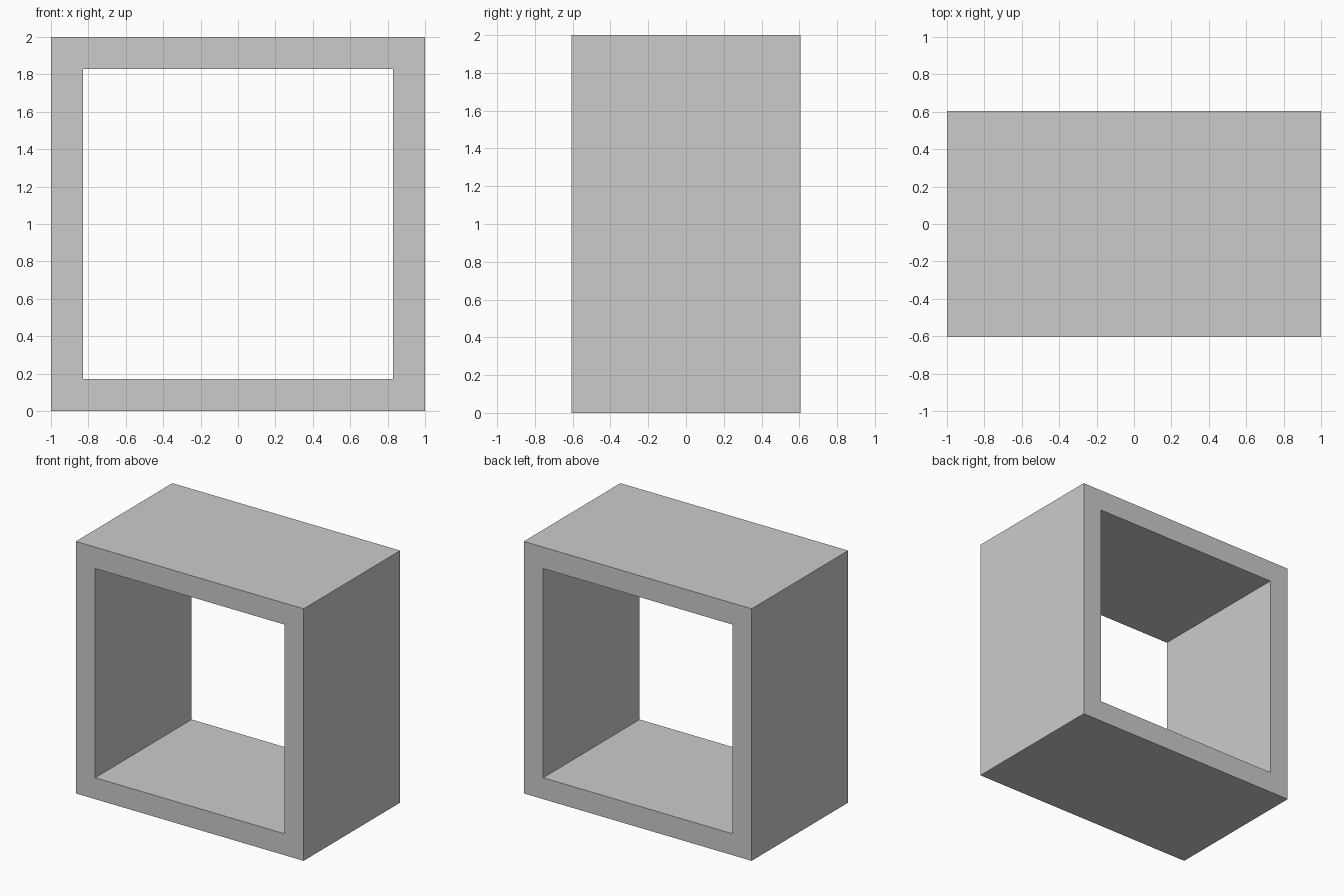
import bpy
import bmesh

if "Cube" in bpy.data.objects:
    bpy.data.objects.remove(bpy.data.objects["Cube"])

OUTER, INNER, HALF_DEPTH, MID_Z = 1.0, 0.83, 0.605, 1.0


def square(bm, half, y):
    corners = ((-1, -1), (1, -1), (1, 1), (-1, 1))
    return [bm.verts.new((half * x, y, MID_Z + half * z)) for x, z in corners]


# Open square tube: outer walls, inner walls, front and back rims
bm = bmesh.new()
loops = [square(bm, OUTER, -HALF_DEPTH), square(bm, OUTER, HALF_DEPTH),
         square(bm, INNER, HALF_DEPTH), square(bm, INNER, -HALF_DEPTH)]
for i in range(4):
    a, b = loops[i], loops[(i + 1) % 4]
    for j in range(4):
        k = (j + 1) % 4
        bm.faces.new((a[j], a[k], b[k], b[j]))
bmesh.ops.recalc_face_normals(bm, faces=bm.faces)

mesh = bpy.data.meshes.new("square_frame")
bm.to_mesh(mesh)
bm.free()
bpy.context.collection.objects.link(bpy.data.objects.new("square_frame", mesh))
